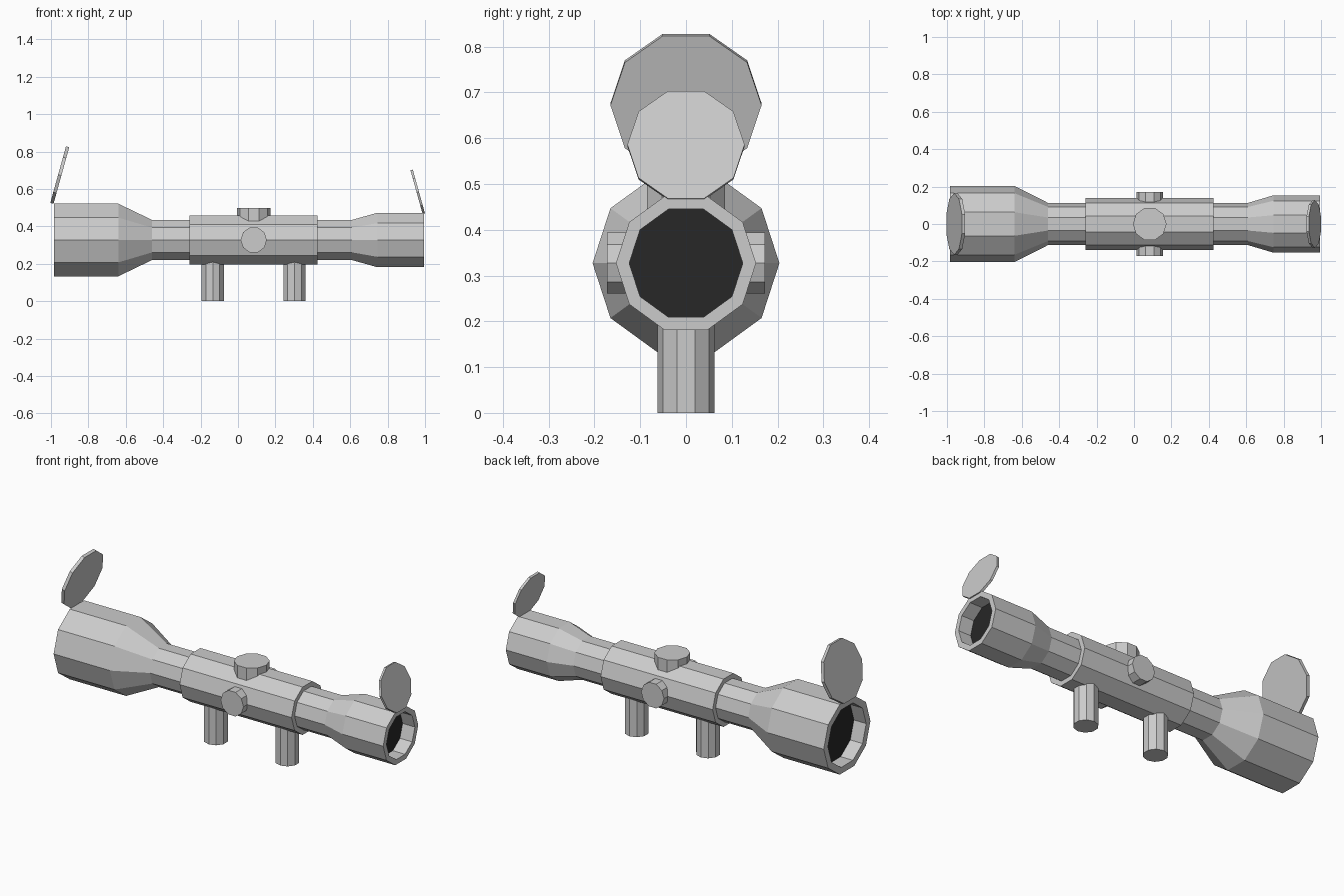
import bpy, bmesh
from math import radians, pi, sin, cos
from mathutils import Matrix, Vector

if "Cube" in bpy.data.objects:
    bpy.data.objects.remove(bpy.data.objects["Cube"])

SIDES = 10
AXIS_Z = 0.327


def make_object(name, bm, material=None):
    bmesh.ops.recalc_face_normals(bm, faces=bm.faces[:])
    mesh = bpy.data.meshes.new(name)
    bm.to_mesh(mesh)
    bm.free()
    obj = bpy.data.objects.new(name, mesh)
    bpy.context.collection.objects.link(obj)
    if material:
        mesh.materials.append(material)
    return obj


def lathe_x(name, profile, material=None):
    """Ten-sided closed body around the x axis from (x, radius) points."""
    bm = bmesh.new()
    rings = []
    for x, r in profile:
        rings.append([bm.verts.new((x, r * cos(2 * pi * i / SIDES),
                                    AXIS_Z + r * sin(2 * pi * i / SIDES)))
                      for i in range(SIDES)])
    for a, b in zip(rings, rings[1:]):
        for i in range(SIDES):
            j = (i + 1) % SIDES
            bm.faces.new((a[i], a[j], b[j], b[i]))
    bm.faces.new(rings[0])
    bm.faces.new(rings[-1])
    return make_object(name, bm, material)


def prism(name, start, end, radius, corner):
    """Ten-sided prism from start to end, with one corner towards 'corner'."""
    start, end = Vector(start), Vector(end)
    n = (end - start).normalized()
    u = Vector(corner).normalized()
    v = n.cross(u)
    bm = bmesh.new()
    rings = [[bm.verts.new(c + radius * (u * cos(2 * pi * i / SIDES) + v * sin(2 * pi * i / SIDES)))
              for i in range(SIDES)] for c in (start, end)]
    for i in range(SIDES):
        j = (i + 1) % SIDES
        bm.faces.new((rings[0][i], rings[0][j], rings[1][j], rings[1][i]))
    for ring in rings:
        bm.faces.new(ring)
    return make_object(name, bm)


glass = bpy.data.materials.new("dark_glass")
glass.diffuse_color = (0.02, 0.02, 0.02, 1)
glass.use_nodes = True
glass.node_tree.nodes["Principled BSDF"].inputs["Base Color"].default_value = glass.diffuse_color

# Scope tube, with a recess at both ends
lathe_x("scope_tube", [
    (-0.905, 0.167), (-0.985, 0.167), (-0.985, 0.204), (-0.64, 0.204),
    (-0.46, 0.113), (-0.26, 0.113), (-0.26, 0.139), (0.425, 0.139),
    (0.425, 0.113), (0.61, 0.113), (0.745, 0.153), (0.995, 0.153),
    (0.995, 0.124), (0.915, 0.124)])

# Lenses on the recess floors
lathe_x("front_lens", [(-0.91, 0.167), (-0.90, 0.167)], glass)
lathe_x("rear_lens", [(0.91, 0.124), (0.92, 0.124)], glass)

# Open flip-up lens covers, leaning inwards
for name, x, z, radius, thick, tilt in (
        ("front_cover", -0.953, 0.674, 0.165, 0.018, 15.5),
        ("rear_cover", 0.961, 0.584, 0.128, 0.013, -15.5)):
    n = Matrix.Rotation(radians(tilt), 3, 'Y') @ Vector((thick / 2, 0, 0))
    c = Vector((x, 0, z))
    prism(name, c - n, c + n, radius, (0, 1, 0))

# Adjustment turrets
prism("top_turret", (0.084, 0, 0.36), (0.084, 0, 0.497), 0.09, (1, 0, 0))
for side, s in (("front", -1), ("back", 1)):
    prism(side + "_turret", (0.084, s * 0.06, AXIS_Z), (0.084, s * 0.172, AXIS_Z),
          0.07, (1, 0, 0))

# Mounting posts
for side, x in (("front", -0.135), ("rear", 0.302)):
    prism(side + "_post", (x, 0, 0), (x, 0, 0.25), 0.062, (0, 1, 0))
